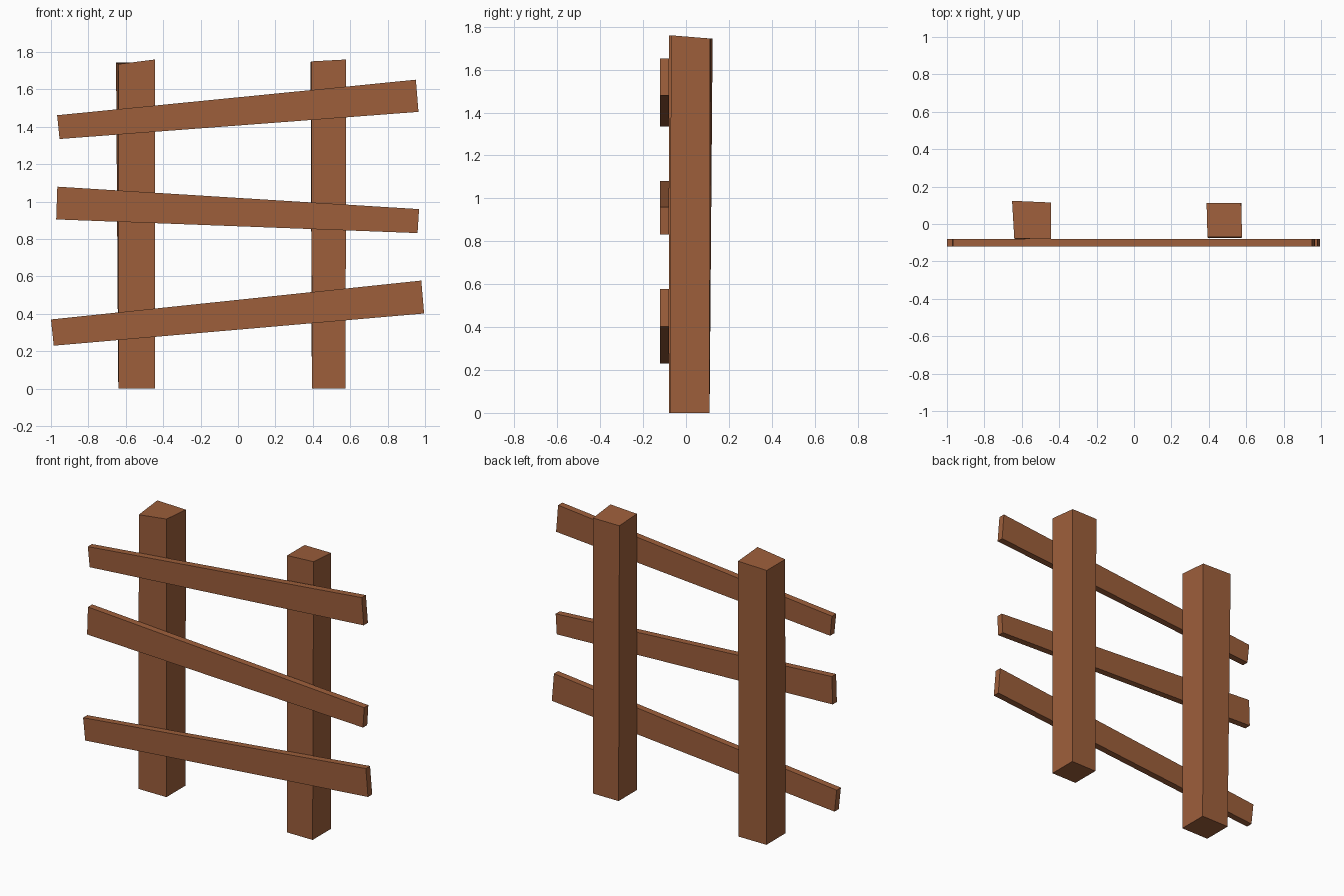
import bpy

if "Cube" in bpy.data.objects:
    bpy.data.objects.remove(bpy.data.objects["Cube"])

wood = bpy.data.materials.new("brown wood")
wood.diffuse_color = (0.34, 0.114, 0.044, 1)
wood.use_nodes = True
wood.node_tree.nodes["Principled BSDF"].inputs["Base Color"].default_value = wood.diffuse_color


def block(name, ring_a, ring_b):
    """Six-sided block between two matching four-point rings."""
    faces = [(3, 2, 1, 0), (4, 5, 6, 7)]
    faces += [(i, (i + 1) % 4, (i + 1) % 4 + 4, i + 4) for i in range(4)]
    mesh = bpy.data.meshes.new(name)
    mesh.from_pydata(ring_a + ring_b, [], faces)
    mesh.materials.append(wood)
    mesh.update()
    ob = bpy.data.objects.new(name, mesh)
    bpy.context.collection.objects.link(ob)


# Posts: rough-cut, slightly skewed tops (front left, front right, back right, back left)
block("left_post",
      [(-0.64, -0.08, 0), (-0.445, -0.08, 0), (-0.445, 0.11, 0), (-0.64, 0.11, 0)],
      [(-0.64, -0.078, 1.735), (-0.445, -0.08, 1.76),
       (-0.445, 0.115, 1.745), (-0.652, 0.124, 1.745)])
block("right_post",
      [(0.395, -0.075, 0), (0.575, -0.075, 0), (0.575, 0.11, 0), (0.395, 0.11, 0)],
      [(0.393, -0.07, 1.75), (0.578, -0.07, 1.76),
       (0.573, 0.112, 1.745), (0.388, 0.112, 1.745)])

# Rails: crooked tapering boards, outlines as (x, z) on the front
rails = {
    "bottom_rail": [(-0.985, 0.23), (0.995, 0.402), (0.98, 0.578), (-1.0, 0.37)],
    "middle_rail": [(-0.972, 0.905), (0.96, 0.832), (0.968, 0.96), (-0.966, 1.08)],
    "top_rail": [(-0.954, 1.335), (0.965, 1.48), (0.951, 1.652), (-0.967, 1.462)],
}
for name, outline in rails.items():
    block(name, [(x, -0.079, z) for x, z in reversed(outline)],
          [(x, -0.121, z) for x, z in reversed(outline)])

# Keep all normals pointing outward
import bmesh
for ob in bpy.context.collection.objects:
    bm = bmesh.new()
    bm.from_mesh(ob.data)
    bmesh.ops.recalc_face_normals(bm, faces=bm.faces)
    bm.to_mesh(ob.data)
    bm.free()
